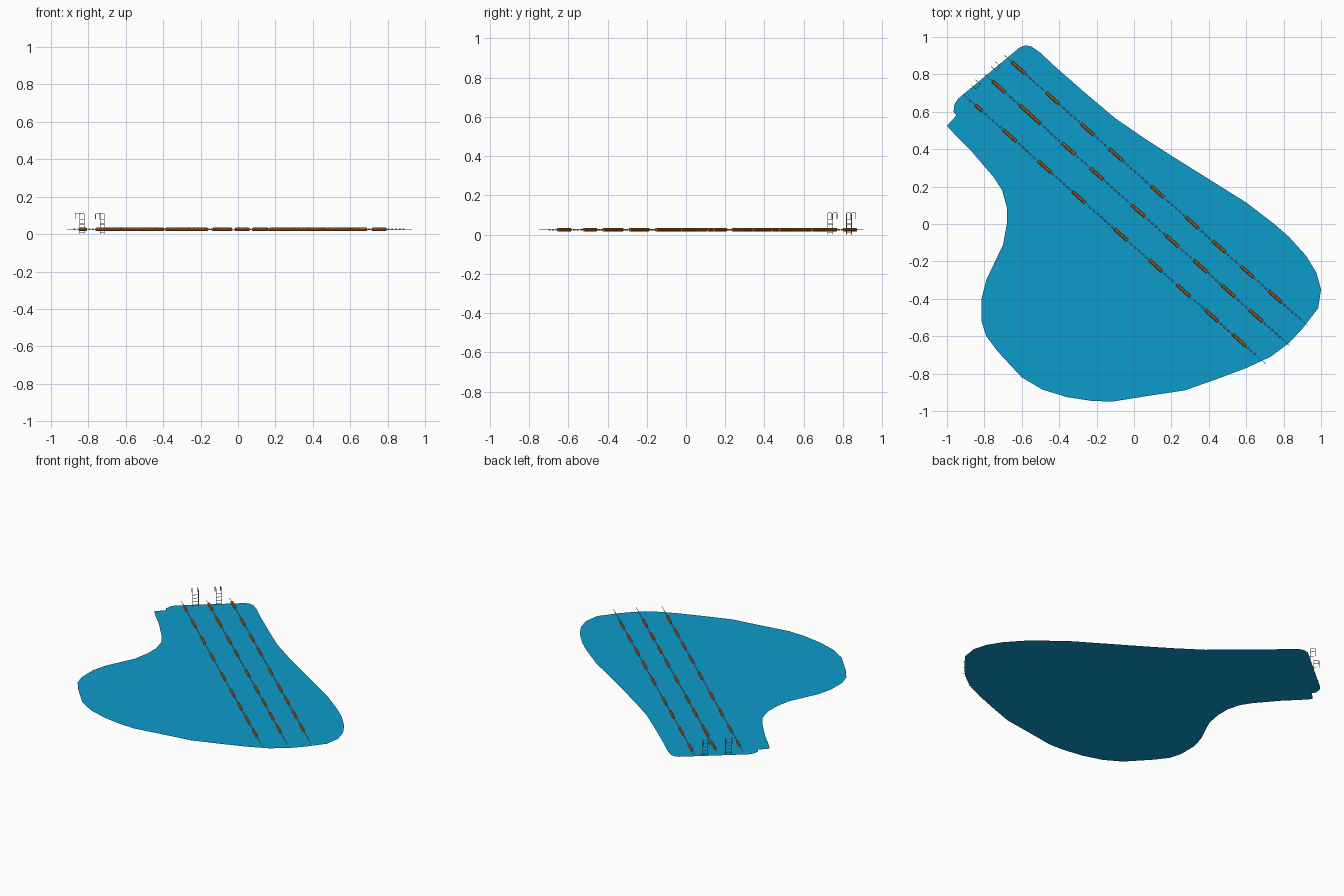
import bpy, bmesh
from mathutils import Vector

if "Cube" in bpy.data.objects:
    bpy.data.objects.remove(bpy.data.objects["Cube"])


def material(name, rgb):
    m = bpy.data.materials.new(name)
    m.diffuse_color = (*rgb, 1)
    m.use_nodes = True
    m.node_tree.nodes["Principled BSDF"].inputs["Base Color"].default_value = m.diffuse_color
    return m


WATER = material("water_blue", (0.004, 0.33, 0.60))
ORANGE = material("float_orange", (0.68, 0.19, 0.02))
PALE = material("rope_pale", (0.45, 0.65, 0.70))


def finish(bm, name, mat=None):
    me = bpy.data.meshes.new(name)
    bm.to_mesh(me)
    bm.free()
    ob = bpy.data.objects.new(name, me)
    bpy.context.collection.objects.link(ob)
    if mat:
        me.materials.append(mat)
    return ob


def rod(bm, a, b, r, sides=8):
    """Capped cylinder between two points."""
    a, b = Vector(a), Vector(b)
    d = b - a
    mat = d.to_track_quat('Z', 'Y').to_matrix().to_4x4()
    mat.translation = (a + b) / 2
    bmesh.ops.create_cone(bm, cap_ends=True, segments=sides, radius1=r,
                          radius2=r, depth=d.length, matrix=mat)


# Flat water surface with a free-form outline
outline = [(-.61, .945), (-.58, .955), (-.55, .95), (-.5, .915), (-.42, .84), (-.26, .70),
           (-.1, .565), (.06, .455), (.2, .365), (.4, .24), (.6, .115), (.75, .0),
           (.83, -.07), (.92, -.17), (.975, -.26), (1.0, -.35), (.985, -.45), (.9, -.56),
           (.83, -.635), (.73, -.71), (.6, -.77), (.44, -.83), (.27, -.89), (.1, -.915),
           (-.12, -.95), (-.23, -.945), (-.36, -.925), (-.49, -.885), (-.6, -.82), (-.73, -.68),
           (-.79, -.6), (-.815, -.52), (-.815, -.4), (-.79, -.3), (-.7, -.11), (-.68, 0),
           (-.68, .09), (-.705, .18), (-.75, .25), (-.87, .39), (-.95, .47), (-1, .525),
           (-.95, .58), (-.965, .6), (-.96, .64), (-.94, .67)]
bm = bmesh.new()
face = bm.faces.new([bm.verts.new((x, y, 0)) for x, y in outline])
bm.normal_update()
if face.normal.z < 0:
    face.normal_flip()
finish(bm, "water_surface", WATER)

# Lane ropes: start, end, and x ranges of the floats
Z = 0.025
LANES = [
    ((-.914, .695), (.706, -.749), -.83, .035,
     [-.665, -.478, -.295, -.07, .115, .265, .415, .562]),
    ((-.80, .803), (.834, -.652), -.555, .11,
     [-.722, -.35, -.2, .022, .205, .355, .505, .652]),
    ((-.695, .904), (.93, -.545), -.618, .07,
     [-.435, -.248, -.098, .125, .31, .455, .605, .755]),
]
for n, (a, b, odd_x, odd_len, centres) in enumerate(LANES, 1):
    a, b = Vector((*a, Z)), Vector((*b, Z))

    def at(x):
        return a.lerp(b, (x - a.x) / (b.x - a.x))

    bm = bmesh.new()
    rod(bm, a, b, 0.0015, 6)
    finish(bm, f"lane_rope_{n}", PALE)

    spans = [(odd_x, odd_len)] + [(c, 0.07) for c in centres]
    bm = bmesh.new()
    for c, w in spans:
        rod(bm, at(c - w / 2), at(c + w / 2), 0.009, 10)
    finish(bm, f"lane_floats_{n}", ORANGE)

    bm = bmesh.new()
    x = a.x + 0.04
    while x < b.x - 0.04:
        if all(abs(x - c) > w / 2 + 0.008 for c, w in spans):
            rod(bm, at(x - .004), at(x + .004), 0.004, 8)
        x += 0.02
    finish(bm, f"lane_beads_{n}", PALE)

# Pool ladders: two hooked rails and rungs
SIDE = Vector((.667, .745, 0)) * 0.0175
OUT = Vector((-.745, .667, 0)) * 0.0165
UP = Vector((0, 0, 1))
for n, c in enumerate([(-.846, .746), (-.738, .842)], 1):
    c = Vector((*c, 0))
    bm = bmesh.new()
    for s in (-1, 1):
        foot = c + SIDE * s - OUT
        path = [(0, 0), (0, .106), (.3, .112), (1.7, .112), (2, .106), (2, .08)]
        pts = [foot + OUT * o + UP * z for o, z in path]
        for p, q in zip(pts, pts[1:]):
            rod(bm, p, q, 0.0018, 6)
    for z in (.01, .032, .054, .076):
        rod(bm, c - SIDE - OUT + UP * z, c + SIDE - OUT + UP * z, 0.0018, 6)
    finish(bm, f"pool_ladder_{n}")
